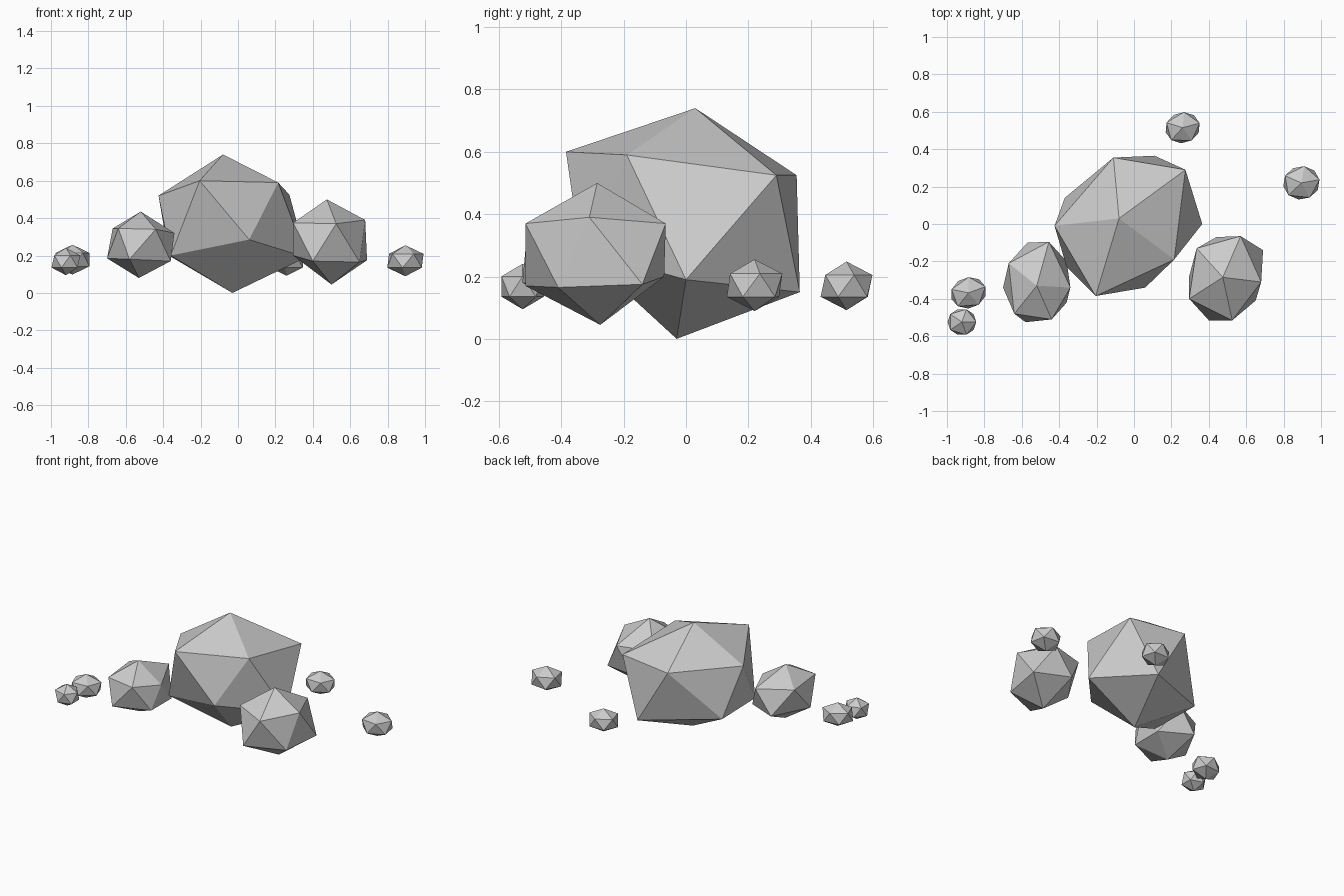
import bpy
import bmesh
from math import radians

if "Cube" in bpy.data.objects:
    bpy.data.objects.remove(bpy.data.objects["Cube"])


def boulder(name, top, upper, lower, bottom):
    """Twelve-point rock: two caps and two staggered five-point rings, counter-clockwise."""
    bm = bmesh.new()
    t, b = bm.verts.new(top), bm.verts.new(bottom)
    u = [bm.verts.new(p) for p in upper]
    l = [bm.verts.new(p) for p in lower]
    for i in range(5):
        j = (i + 1) % 5
        bm.faces.new((t, u[i], u[j]))
        bm.faces.new((u[i], l[i], u[j]))
        bm.faces.new((l[i], l[j], u[j]))
        bm.faces.new((b, l[j], l[i]))
    bmesh.ops.recalc_face_normals(bm, faces=bm.faces)
    me = bpy.data.meshes.new(name)
    bm.to_mesh(me)
    bm.free()
    bpy.context.collection.objects.link(bpy.data.objects.new(name, me))


def pebble(name, loc, size, turn):
    """Small squashed icosahedron."""
    bpy.ops.mesh.primitive_ico_sphere_add(subdivisions=1, radius=1, location=loc)
    ob = bpy.context.object
    ob.name = name
    ob.scale = size
    ob.rotation_euler = (0, 0, radians(turn))


# Large central boulder
boulder("large_boulder", (-.08, .03, .74),
        [(.215, -.19, .59), (.275, .29, .525), (-.11, .355, .525), (-.425, -.01, .52), (-.205, -.385, .60)],
        [(.365, 0, .19), (.11, .365, .15), (-.37, .14, .20), (-.36, -.23, .20), (.06, -.34, .285)],
        (-.03, -.03, 0))

# Medium boulder on the right
boulder("right_boulder", (.475, -.285, .50),
        [(.68, -.31, .39), (.57, -.065, .37), (.335, -.13, .37), (.295, -.40, .375), (.525, -.515, .37)],
        [(.69, -.14, .175), (.44, -.07, .20), (.295, -.28, .20), (.40, -.515, .17), (.65, -.41, .165)],
        (.50, -.275, .045))

# Medium boulder on the left
boulder("left_boulder", (-.52, -.33, .435),
        [(-.34, -.34, .32), (-.455, -.095, .34), (-.67, -.21, .345), (-.64, -.48, .345), (-.44, -.51, .34)],
        [(-.36, -.20, .17), (-.57, -.10, .18), (-.70, -.34, .185), (-.58, -.525, .18), (-.36, -.42, .17)],
        (-.53, -.31, .08))

# Scattered small stones
pebble("back_stone", (.26, .515, .17), (.105, .092, .078), 15)
pebble("right_stone", (.895, .22, .172), (.110, .100, .083), 10)
pebble("left_stone", (-.885, -.368, .178), (.108, .092, .08), 20)
pebble("front_left_stone", (-.92, -.524, .168), (.086, .080, .073), 0)
